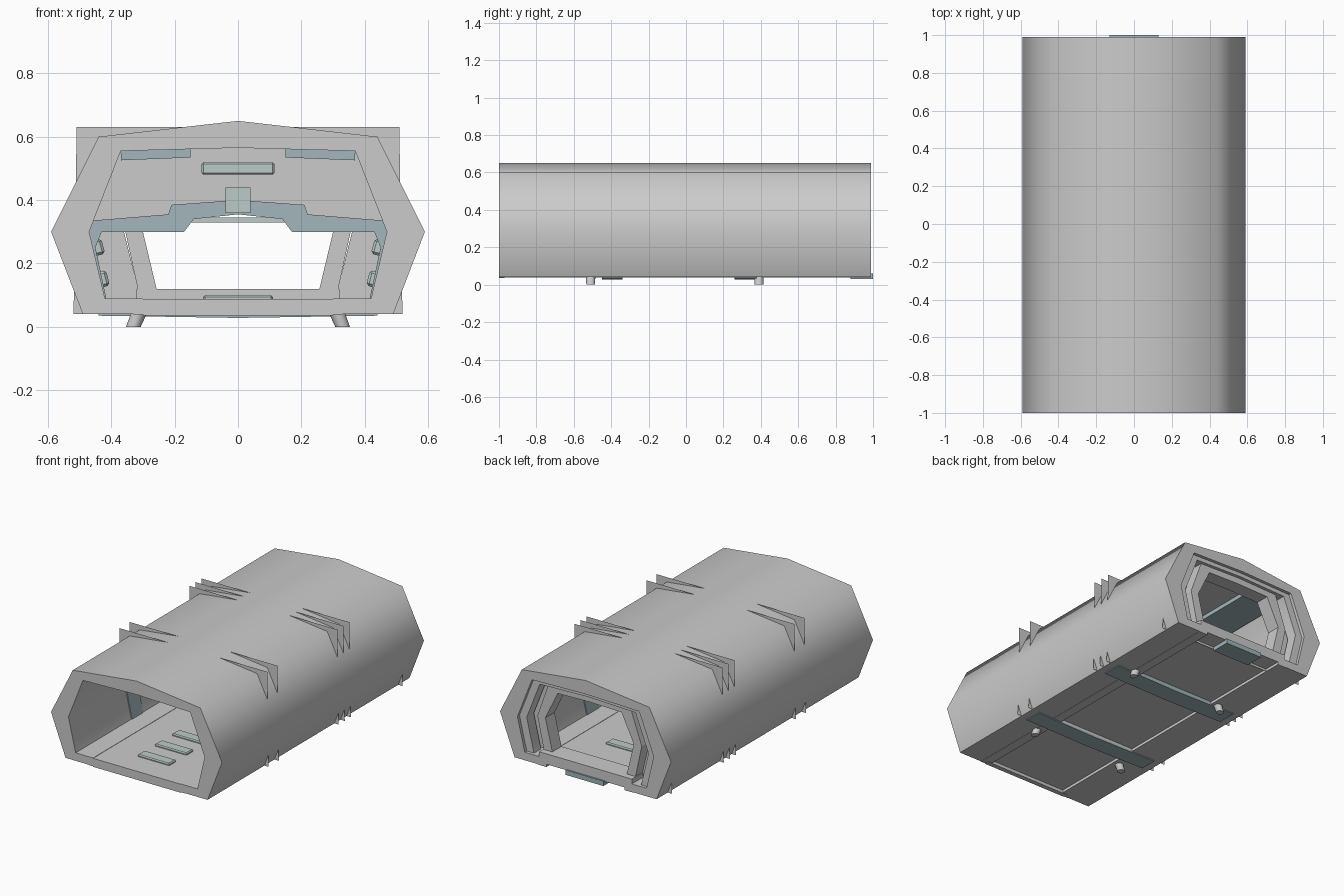
import bpy, bmesh, math
from mathutils import Matrix

if "Cube" in bpy.data.objects:
    bpy.data.objects.remove(bpy.data.objects["Cube"])


def material(name, col):
    m = bpy.data.materials.new(name)
    m.diffuse_color = col
    m.use_nodes = True
    m.node_tree.nodes["Principled BSDF"].inputs["Base Color"].default_value = m.diffuse_color
    return m


TEAL = material("teal_metal", (0.36, 0.47, 0.50, 1))
LAMP = material("pale_green", (0.50, 0.60, 0.57, 1))


def finish(bm, name, mat=None, smooth=None):
    bmesh.ops.recalc_face_normals(bm, faces=bm.faces)
    me = bpy.data.meshes.new(name)
    bm.to_mesh(me)
    bm.free()
    ob = bpy.data.objects.new(name, me)
    bpy.context.collection.objects.link(ob)
    if mat:
        me.materials.append(mat)
    if smooth:
        me.shade_smooth()
        me.set_sharp_from_angle(angle=math.radians(smooth))
    return ob


def mirrored(half):
    return half + [(-x, z) for x, z in reversed(half) if x > 0]


def section(name, outer, inner, y0, y1=None, mat=None, smooth=None, gap=False):
    """Band between two half profiles (top centre to bottom), run along y.
    Without y1 it is a flat plate; gap leaves the underside open."""
    bm = bmesh.new()
    k, loops = len(outer), (mirrored(outer), mirrored(inner))
    n = len(loops[0])
    ys = [y0] if y1 is None else [y0, y1]
    V = [[[bm.verts.new((x, y, z)) for x, z in lp] for lp in loops] for y in ys]
    for i in range(n):
        j = (i + 1) % n
        if gap and i == k - 1:
            if y1 is not None:
                for e in (i, j):
                    bm.faces.new((V[0][0][e], V[0][1][e], V[1][1][e], V[1][0][e]))
            continue
        for row in V:
            bm.faces.new((row[0][i], row[0][j], row[1][j], row[1][i]))
        if y1 is not None:
            for s in (0, 1):
                bm.faces.new((V[0][s][i], V[0][s][j], V[1][s][j], V[1][s][i]))
    return finish(bm, name, mat, smooth)


def box(name, x, y, z, mat=None, tilt=0, bevel=0):
    """Box from (min, max) ranges, tilted about y."""
    bm = bmesh.new()
    size = [b - a for a, b in (x, y, z)]
    mid = [(a + b) / 2 for a, b in (x, y, z)]
    bmesh.ops.create_cube(bm, size=1, matrix=Matrix.Translation(mid)
                          @ Matrix.Rotation(tilt, 4, 'Y') @ Matrix.Diagonal((*size, 1)))
    if bevel:
        bmesh.ops.bevel(bm, geom=bm.edges[:], offset=bevel, segments=1, affect='EDGES')
    return finish(bm, name, mat)


# outer shell with its inner wall
section("hull_shell",
        [(0, .65), (.44, .60), (.59, .30), (.49, .04), (.30, .04)],
        [(0, .565), (.37, .555), (.47, .30), (.42, .09), (.30, .09)],
        -1, .99, smooth=65, gap=True)

# floor and its rails
box("floor", (-.31, .31), (-1, .99), (.055, .088))
box("front_sill", (-.30, .30), (-1, -.97), (.035, .088))
for s in (-1, 1):
    box("floor_rail", tuple(sorted((s * .27, s * .33))), (-1, .99), (.038, .057))
for y in (-.80, -.63, -.46, -.1, .1, .6):
    box("floor_light", (-.11, .11), (y - .035, y + .035), (.08, .10), LAMP, bevel=.006)

# bulkhead plates whose corners pierce the hull
plate_out = [(0, .63), (.21, .63), (.30, .63), (.51, .63), (.513, .25), (.52, .04), (0, .04)]
plate_in = [(0, .39), (.20, .375), (.215, .35), (.44, .325), (.455, .25), (.425, .07), (0, .07)]
for y in (-.44, -.34, .25, .31, .37):
    section("bulkhead_plate", plate_out, plate_in, y)

# teal door frames
frame_out = [(0, .40), (.21, .385), (.22, .355), (.465, .335), (.485, .25), (.44, .035), (0, .028)]
frame_in = [(0, .355), (.14, .34), (.17, .30), (.43, .30), (.45, .25), (.415, .085), (0, .085)]
for y0, y1 in ((-.45, -.34), (.26, .38)):
    section("door_frame", frame_out, frame_in, y0, y1, TEAL)

# door controls, sign and lights on each bulkhead
for y, d in ((-.45, -1), (.38, 1)):
    ys = tuple(sorted((y, y + d * .03)))
    box("door_lock", (-.04, .04), ys, (.36, .44), LAMP)
    box("door_sign", (-.115, .115), ys, (.48, .52), LAMP, bevel=.006)
box("door_header_lamp", (-.15, .15), (-.1, 0), (.33, .345), LAMP)

# ceiling strips and wall lights
for s in (-1, 1):
    for y0, y1 in ((-.92, -.48), (-.30, .22), (.42, .82)):
        box("ceiling_strip", tuple(sorted((s * .15, s * .37))), (y0, y1),
            (.53, .56), TEAL, tilt=s * .04)
    for z, x in ((.25, .445), (.15, .43)):
        for y in (-.15, .10):
            box("wall_light", (s * x - .02, s * x + .02), (y - .08, y + .08),
                (z - .025, z + .025), LAMP, tilt=s * .25, bevel=.008)

# rear doorway: infill plate, chevron ribs and sill
section("rear_plate",
        [(0, .58), (.40, .565), (.51, .30), (.52, .04), (0, .04)],
        [(0, .50), (.24, .50), (.36, .30), (.31, .10), (0, .10)], .88)
section("rear_chevron_frame",
        [(0, .55), (.28, .545), (.36, .32), (.31, .09)],
        [(0, .50), (.22, .495), (.305, .32), (.25, .09)],
        .86, .95, smooth=30, gap=True)
section("rear_liner",
        [(0, .60), (.40, .575), (.50, .30), (.45, .07)],
        [(0, .54), (.33, .53), (.42, .30), (.37, .09)],
        .90, .97, smooth=60, gap=True)
box("rear_sill", (-.32, .32), (.86, .99), (.085, .12))
box("rear_step", (-.13, .13), (.88, 1.0), (.03, .06), TEAL)

# slanted feet
for s in (-1, 1):
    for y in (-.51, .39):
        bm = bmesh.new()
        bmesh.ops.create_cone(bm, cap_ends=True, segments=12, radius1=.023,
                              radius2=.026, depth=.05,
                              matrix=Matrix.Translation((s * .32, y, .025)))
        for v in bm.verts:
            v.co.x -= s * (v.co.z - .025) * .4
        finish(bm, "foot", smooth=40)
